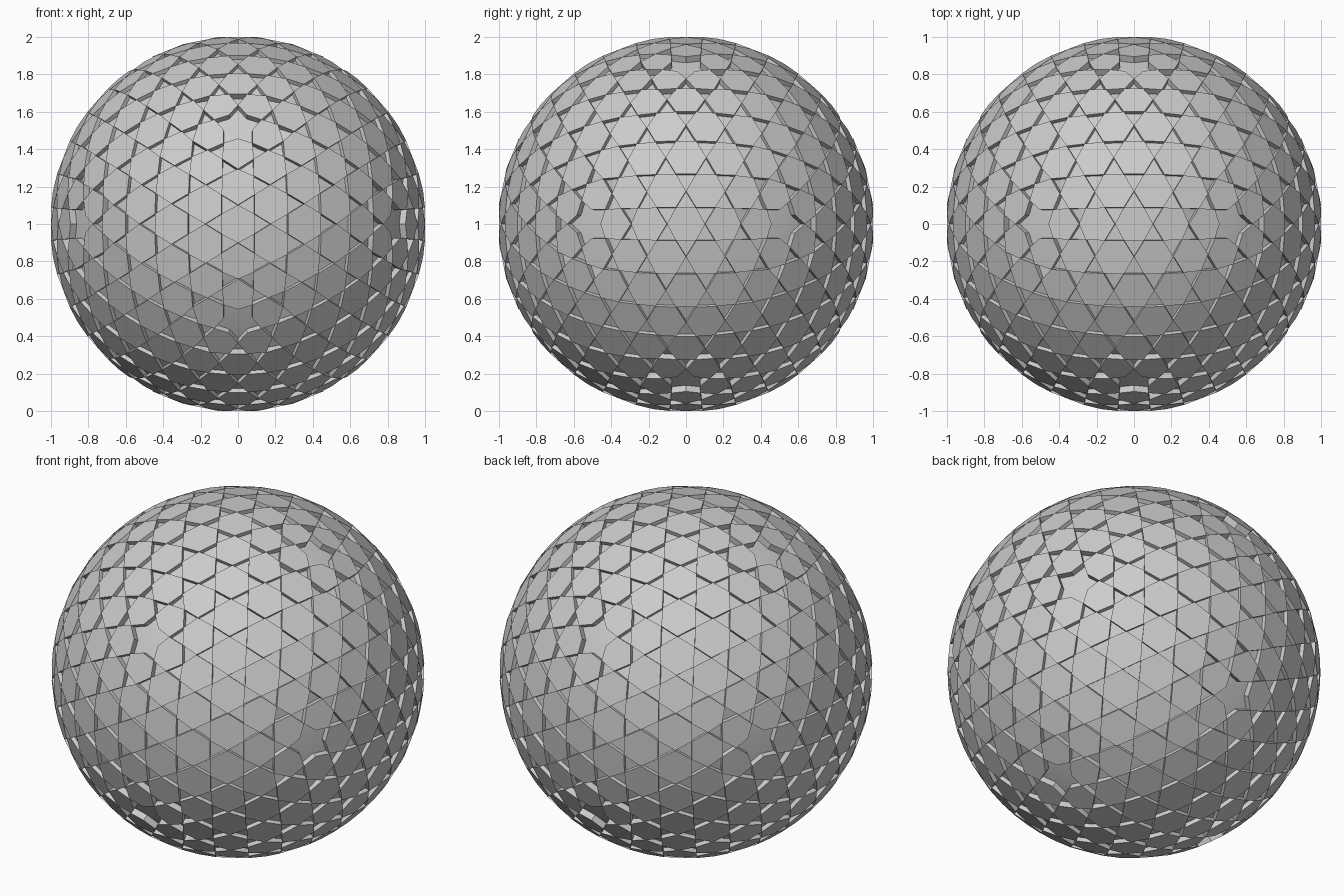
import bpy, bmesh, math
from mathutils import Vector

if "Cube" in bpy.data.objects:
    bpy.data.objects.remove(bpy.data.objects["Cube"])

FREQ = 6          # geodesic divisions per icosahedron edge
R_TOP = 1.005     # plate corners
R_GAP = 0.982     # bottom of the gaps
R_STAR = 0.968    # deeper gaps around the twelve five-fold stars
CENTRE = Vector((0, 0, 1))

# Icosahedron with its two-fold axes on x, y and z
phi = (1 + math.sqrt(5)) / 2
grid = bmesh.new()
for a in (-1, 1):
    for b in (-phi, phi):
        for co in ((b, 0, a), (a, b, 0), (0, a, b)):
            # vertices: (a,0,b), (0,b,a), (b,a,0)
            grid.verts.new(Vector((co[2], co[1], co[0])) if co[1] == 0 else
                           (Vector((co[1], co[0], 0)) if co[2] == 0 else
                            Vector((0, co[2], co[1]))))
bmesh.ops.convex_hull(grid, input=grid.verts[:])

# Geodesic triangle grid
bmesh.ops.subdivide_edges(grid, edges=grid.edges[:], cuts=FREQ - 1, use_grid_fill=True)
for v in grid.verts:
    v.co.normalize()
grid.verts.index_update()
grid.edges.index_update()
near_star = {e.other_vert(v).index for v in grid.verts if len(v.link_edges) == 5
             for e in v.link_edges}

# Gap corners sit on the middle of every grid edge
bm = bmesh.new()
mids = [((e.verts[0].co + e.verts[1].co) / 2).normalized() for e in grid.edges]
low = []
for e, d in zip(grid.edges, mids):
    deep = any(v.index in near_star for v in e.verts)
    low.append(bm.verts.new(CENTRE + d * (R_STAR if deep else R_GAP)))

def outward_face(verts):
    f = bm.faces.new(verts)
    f.normal_update()
    return f

# Triangular gaps
for f in grid.faces:
    t = outward_face([low[e.index] for e in f.edges])
    if t.normal.dot(f.calc_center_median()) < 0:
        t.normal_flip()

# Raised hexagonal plates, and sunken pentagons at the five-fold points
for v in grid.verts:
    n = v.co
    u = n.orthogonal().normalized()
    w = n.cross(u)
    ring = sorted((e.index for e in v.link_edges),
                  key=lambda i: math.atan2(mids[i].dot(w), mids[i].dot(u)))
    if len(ring) == 5:
        outward_face([low[i] for i in ring])
        continue
    top = [bm.verts.new(CENTRE + mids[i] * R_TOP) for i in ring]
    outward_face(top)
    for k in range(6):
        j = (k + 1) % 6
        outward_face([low[ring[k]], low[ring[j]], top[j], top[k]])

mesh = bpy.data.meshes.new("plated_ball")
bm.to_mesh(mesh)
bm.free()
grid.free()
ball = bpy.data.objects.new("plated_ball", mesh)
bpy.context.collection.objects.link(ball)
bpy.context.view_layer.objects.active = ball
ball.select_set(True)
bpy.ops.object.shade_smooth_by_angle(angle=math.radians(30))
